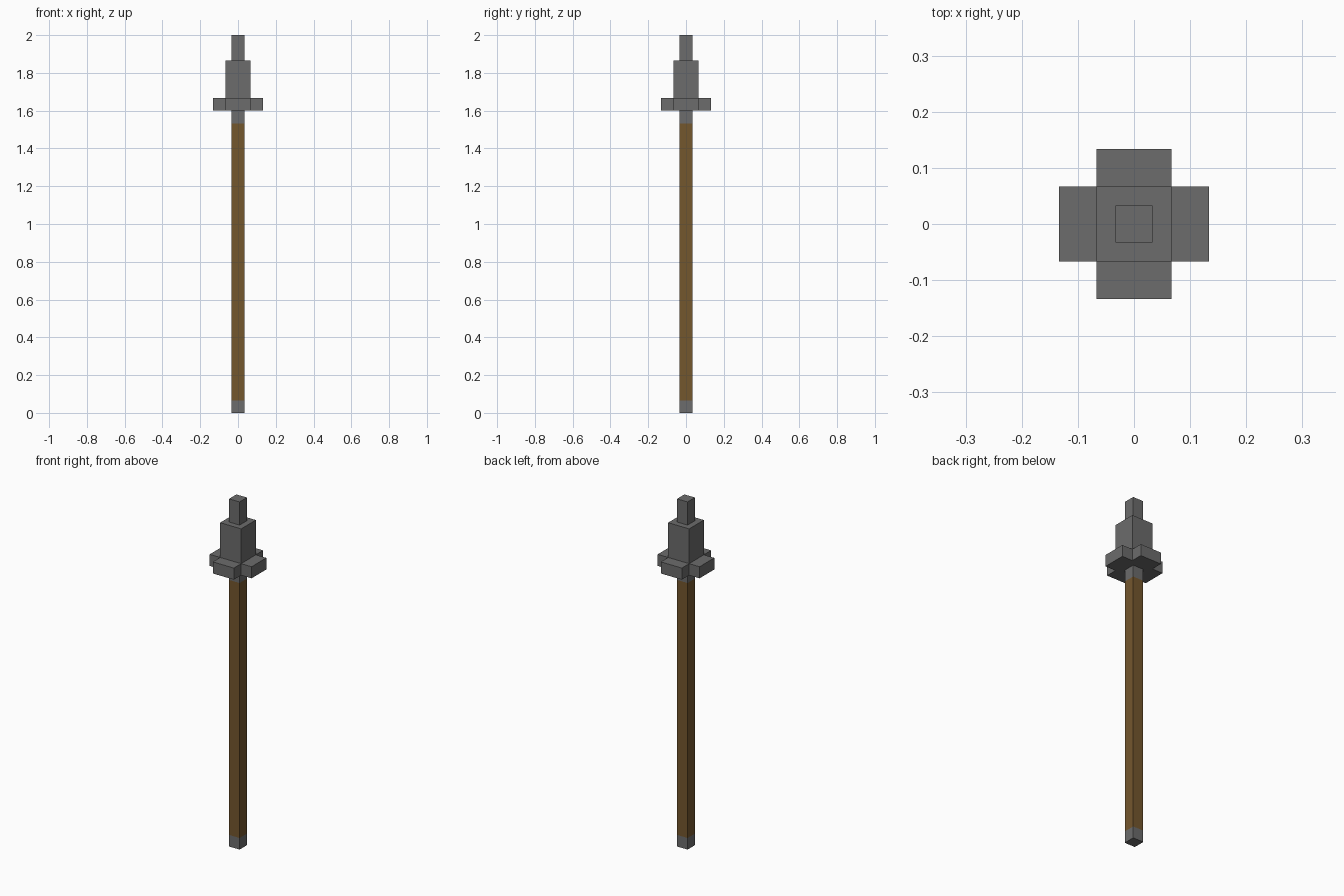
import bpy
import bmesh

cube = bpy.data.objects.get("Cube")
if cube:
    bpy.data.objects.remove(cube, do_unlink=True)

U = 2 / 30  # one block of the model


def make_material(name, color):
    mat = bpy.data.materials.new(name)
    mat.use_nodes = True
    mat.diffuse_color = color
    mat.node_tree.nodes["Principled BSDF"].inputs["Base Color"].default_value = color
    return mat


def prism(name, outline, bottom, top, mat):
    """Extrude a flat outline between two heights, all in blocks."""
    bm = bmesh.new()
    face = bm.faces.new([bm.verts.new((x * U, y * U, bottom * U)) for x, y in outline])
    result = bmesh.ops.extrude_face_region(bm, geom=[face], use_keep_orig=True)
    for v in result["geom"]:
        if isinstance(v, bmesh.types.BMVert):
            v.co.z = top * U
    bmesh.ops.recalc_face_normals(bm, faces=bm.faces)
    mesh = bpy.data.meshes.new(name)
    bm.to_mesh(mesh)
    bm.free()
    mesh.materials.append(mat)
    obj = bpy.data.objects.new(name, mesh)
    bpy.context.collection.objects.link(obj)
    return obj


def square(half):
    return [(-half, -half), (half, -half), (half, half), (-half, half)]


def cross(half, reach):
    """Plus-shaped outline, one arm turned four times."""
    arm = [(half, -half), (reach, -half), (reach, half)]
    points = []
    for _ in range(4):
        points += arm
        arm = [(-y, x) for x, y in arm]
    return points


metal = make_material("dark grey metal", (0.15, 0.15, 0.15, 1))
wood = make_material("brown wood", (0.175, 0.095, 0.027, 1))

# Pole with metal ends
prism("end_cap", square(0.5), 0, 1, metal)
prism("shaft", square(0.5), 1, 23, wood)
prism("neck", square(0.5), 23, 24, metal)

# Head: cross guard, thick blade and narrow tip
prism("cross_guard", cross(1, 2), 24, 25, metal)
prism("blade", square(1), 25, 28, metal)
prism("tip", square(0.5), 28, 30, metal)
